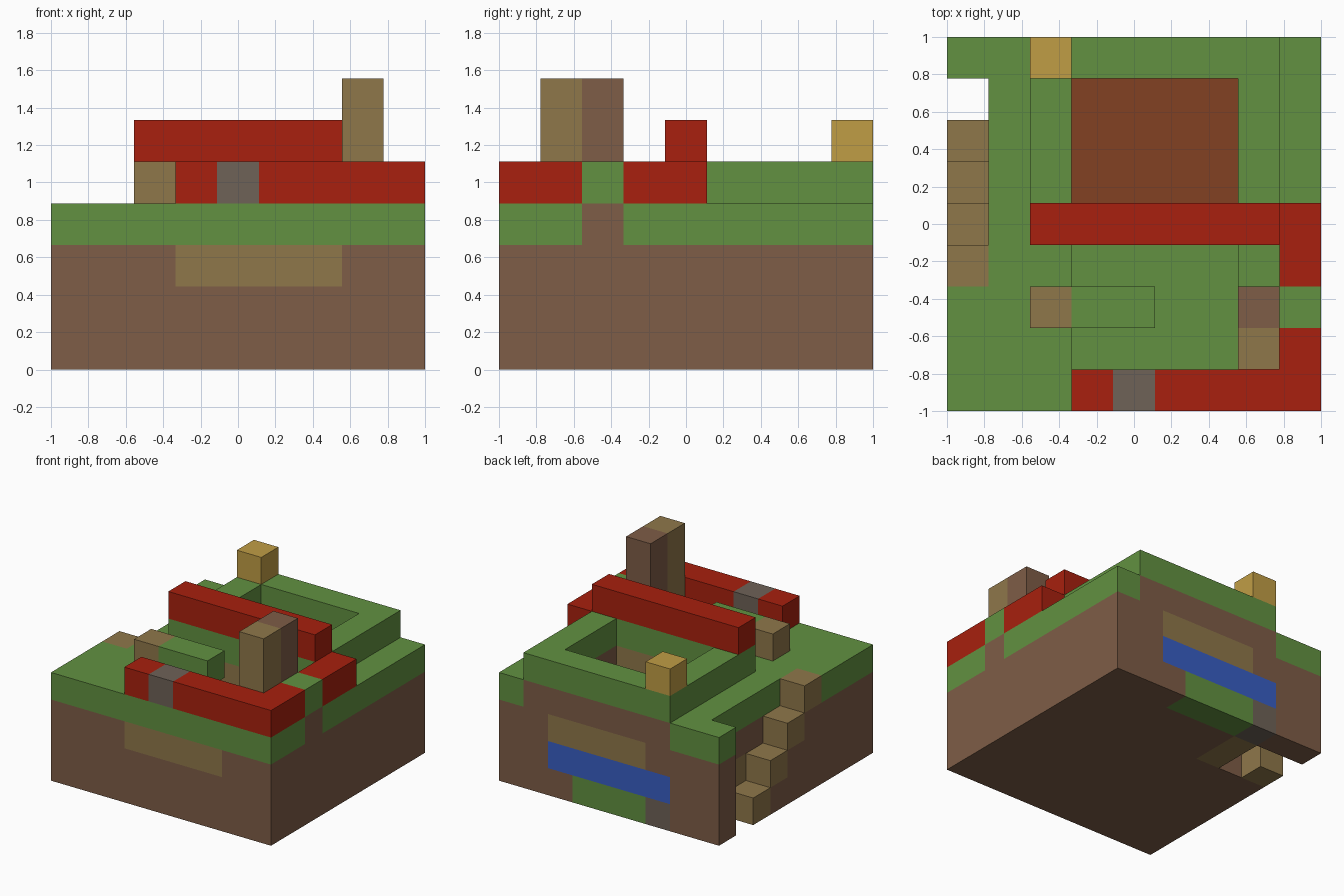
import bpy
import bmesh
from mathutils import Vector

if "Cube" in bpy.data.objects:
    bpy.data.objects.remove(bpy.data.objects["Cube"], do_unlink=True)

N = 9
U = 2 / N


def material(name, hexcode):
    def linear(c):
        return c / 12.92 if c <= 0.04045 else ((c + 0.055) / 1.055) ** 2.4
    rgb = [linear(int(hexcode[i:i + 2], 16) / 255) for i in (0, 2, 4)]
    mat = bpy.data.materials.new(name)
    mat.use_nodes = True
    mat.diffuse_color = (*rgb, 1)
    bsdf = next(n for n in mat.node_tree.nodes if n.type == "BSDF_PRINCIPLED")
    bsdf.inputs["Base Color"].default_value = (*rgb, 1)
    return mat


earth = material("earth_brown", "7E5D47")
grass = material("grass_green", "629141")
red = material("brick_red", "A8200E")
wood = material("wood_tan", "8F774A")
stone = material("stone_grey", "6E6257")
gold = material("gold", "C09D45")
clay = material("clay_floor", "824122")
blue = material("water_blue", "385EC4")

cells = {}
parts = {}


def block(name, mat, xs, ys, zs):
    """Fill an inclusive range of cubes; later parts replace earlier ones."""
    parts[name] = mat
    for x in range(xs[0], xs[1] + 1):
        for y in range(ys[0], ys[1] + 1):
            for z in range(zs[0], zs[1] + 1):
                cells[x, y, z] = name


def carve(xs, ys, zs):
    for x in range(xs[0], xs[1] + 1):
        for y in range(ys[0], ys[1] + 1):
            for z in range(zs[0], zs[1] + 1):
                cells.pop((x, y, z), None)


# Ground: earth with a grass layer
block("earth_base", earth, (0, 8), (0, 8), (0, 2))
block("grass_layer", grass, (0, 8), (0, 8), (3, 3))
block("earth_under_terrace", earth, (2, 7), (4, 8), (3, 3))
block("earth_under_gap", earth, (8, 8), (2, 2), (3, 3))

# Raised grass terrace and the grass block in the wall gap
block("grass_terrace", grass, (2, 7), (4, 8), (4, 4))
block("gap_grass", grass, (8, 8), (2, 2), (4, 4))

# Wooden lining that shows through the front and back walls
block("front_lining", wood, (3, 6), (0, 0), (2, 2))
block("back_lining", wood, (3, 6), (8, 8), (2, 2))
block("middle_lining", wood, (4, 6), (4, 4), (2, 3))

# Two sunken rooms with coloured floors
carve((3, 6), (1, 3), (2, 4))
block("front_room_floor", grass, (3, 6), (1, 3), (1, 1))
carve((3, 6), (5, 7), (2, 4))
block("back_room_floor", clay, (3, 6), (5, 7), (1, 1))

# Coloured blocks in the back wall
block("back_water", blue, (2, 6), (8, 8), (1, 1))
block("back_grass", grass, (3, 5), (8, 8), (0, 0))
block("back_stone", stone, (2, 2), (8, 8), (0, 0))

# Red walls and beam
block("front_wall", red, (3, 8), (0, 0), (4, 4))
block("front_wall_stone", stone, (4, 4), (0, 0), (4, 4))
block("side_wall_front", red, (8, 8), (0, 1), (4, 4))
block("side_wall_back", red, (8, 8), (3, 4), (4, 4))
block("beam", red, (2, 7), (4, 4), (5, 5))

# Low bar over the front room
block("low_bar", grass, (3, 4), (2, 2), (4, 4))
block("low_bar_end", wood, (2, 2), (2, 2), (4, 4))

# Tall post and gold block
block("post_wood", wood, (7, 7), (1, 1), (4, 6))
block("post_earth", earth, (7, 7), (2, 2), (4, 6))
block("gold_block", gold, (2, 2), (8, 8), (5, 5))

# Shaft, lower doorway and staircase on the right side
carve((0, 0), (7, 7), (0, 4))
carve((1, 1), (6, 7), (0, 0))
block("doorway_floor", wood, (2, 2), (6, 7), (0, 0))
block("doorway_ceiling", wood, (1, 1), (6, 7), (1, 1))
for step in range(4):
    row = 6 - step
    carve((0, 0), (row, row), (step + 1, 4))
    block("stair_steps", wood, (0, 0), (row, row), (step, step))


def build(name, mat):
    """Make one object from the exposed cube faces of a part."""
    bm = bmesh.new()
    verts = {}

    def vert(p):
        key = tuple(p)
        if key not in verts:
            verts[key] = bm.verts.new((p[0] * U - 1, p[1] * U - 1, p[2] * U))
        return verts[key]

    for cell in [c for c, owner in cells.items() if owner == name]:
        for axis in range(3):
            for side in (0, 1):
                near = list(cell)
                near[axis] += 2 * side - 1
                if tuple(near) in cells:
                    continue
                a, b = (axis + 1) % 3, (axis + 2) % 3
                corners = []
                for da, db in ((0, 0), (1, 0), (1, 1), (0, 1)):
                    p = list(cell)
                    p[axis] += side
                    p[a] += da
                    p[b] += db
                    corners.append(vert(p))
                bm.faces.new(corners if side else corners[::-1])
    # Merge cube faces into larger flat ones
    bmesh.ops.dissolve_limit(bm, angle_limit=0.01, verts=bm.verts[:], edges=bm.edges[:])
    mesh = bpy.data.meshes.new(name)
    bm.to_mesh(mesh)
    bm.free()
    mesh.materials.append(mat)
    if len(mesh.polygons):
        bpy.context.collection.objects.link(bpy.data.objects.new(name, mesh))


for part, mat in parts.items():
    build(part, mat)
